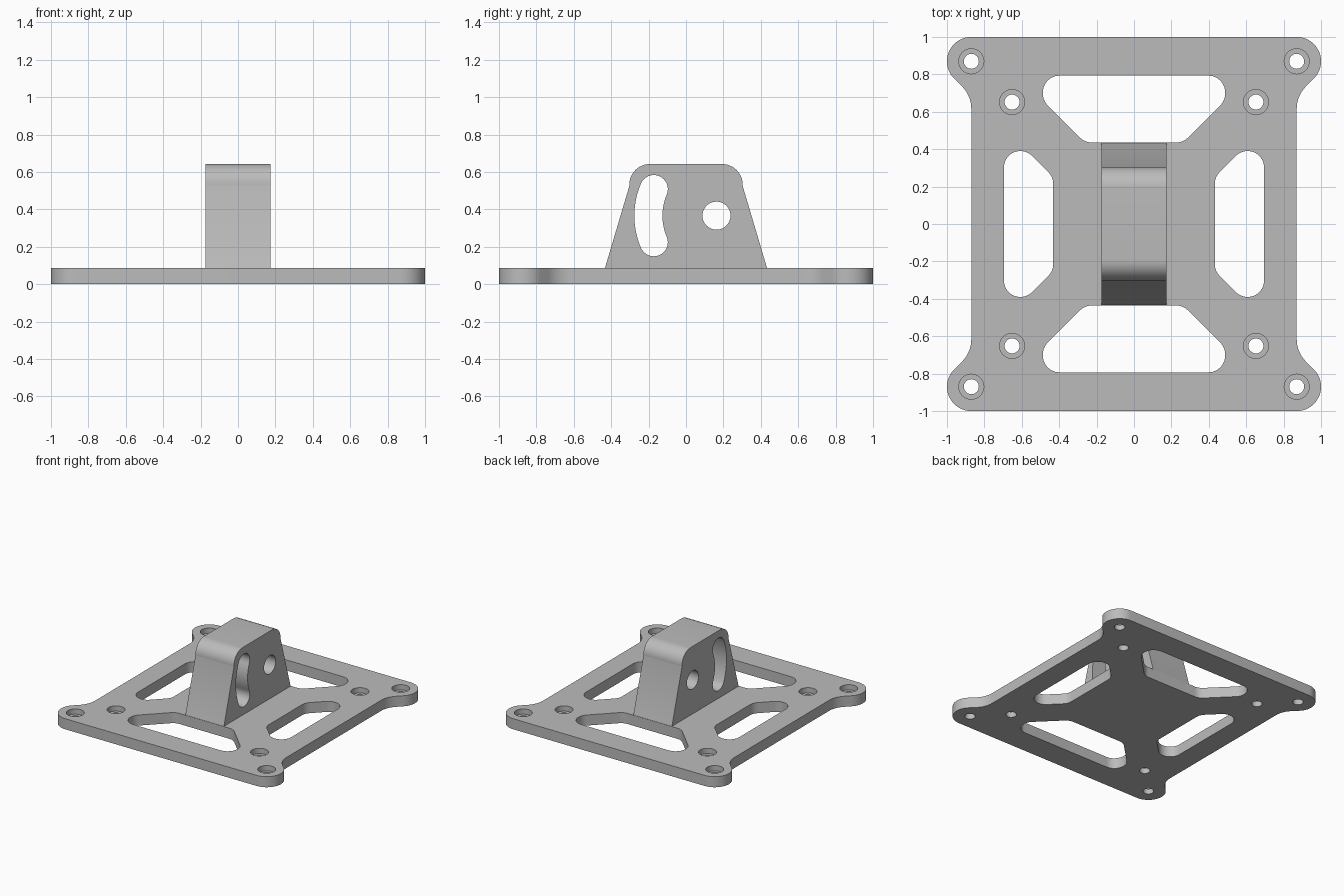
import bpy
import bmesh
from math import cos, sin, pi, tan, radians
from mathutils import Vector

cube = bpy.data.objects.get("Cube")
if cube:
    bpy.data.objects.remove(cube, do_unlink=True)

grey = bpy.data.materials.new("plain_grey")
grey.use_nodes = True
GREY = (0.5, 0.5, 0.5, 1)
grey.diffuse_color = GREY
grey.node_tree.nodes["Principled BSDF"].inputs["Base Color"].default_value = GREY


def arc(cx, cy, r, start, end, steps):
    """Points along an arc, angles in radians."""
    angles = [start + (end - start) * i / steps for i in range(steps + 1)]
    return [(cx + r * cos(a), cy + r * sin(a)) for a in angles]


def circle(cx, cy, r, sides=40):
    return arc(cx, cy, r, 0, 2 * pi, sides)[:-1]


def rounded(corners, steps=12):
    """Closed outline from (x, y, radius) corners, each rounded by its radius."""
    out = []
    for i, (x, y, r) in enumerate(corners):
        p = Vector((x, y))
        if r == 0:
            out.append((x, y))
            continue
        a = (Vector(corners[i - 1][:2]) - p).normalized()
        b = (Vector(corners[(i + 1) % len(corners)][:2]) - p).normalized()
        half = a.angle(b) / 2
        centre = p + (a + b).normalized() * r / sin(half)
        first = p + a * r / tan(half) - centre
        last = p + b * r / tan(half) - centre
        sweep = first.angle_signed(last)  # clockwise positive
        for k in range(steps + 1):
            t = -sweep * k / steps
            out.append((centre.x + first.x * cos(t) - first.y * sin(t),
                        centre.y + first.x * sin(t) + first.y * cos(t)))
    return out


def prism(name, outline, low, high, axis="z"):
    """Extrude an outline between two heights along z or x."""
    bm = bmesh.new()
    place = (lambda u, v, h: (u, v, h)) if axis == "z" else (lambda u, v, h: (h, u, v))
    rings = [[bm.verts.new(place(u, v, h)) for u, v in outline] for h in (low, high)]
    for ring in rings:
        bm.faces.new(ring)
    n = len(outline)
    for i in range(n):
        j = (i + 1) % n
        bm.faces.new((rings[0][i], rings[0][j], rings[1][j], rings[1][i]))
    bmesh.ops.recalc_face_normals(bm, faces=bm.faces)
    mesh = bpy.data.meshes.new(name)
    bm.to_mesh(mesh)
    bm.free()
    mesh.materials.append(grey)
    obj = bpy.data.objects.new(name, mesh)
    bpy.context.collection.objects.link(obj)
    return obj


def activate(obj):
    bpy.ops.object.select_all(action="DESELECT")
    obj.select_set(True)
    bpy.context.view_layer.objects.active = obj


def cut(target, outline, low, high, axis="z"):
    cutter = prism("cutter", outline, low, high, axis)
    activate(target)
    mod = target.modifiers.new("cut", "BOOLEAN")
    mod.operation = "DIFFERENCE"
    mod.solver = "EXACT"
    mod.object = cutter
    bpy.ops.object.modifier_apply(modifier=mod.name)
    mesh = cutter.data
    bpy.data.objects.remove(cutter, do_unlink=True)
    bpy.data.meshes.remove(mesh)


def mirror_x(points):
    return points + [(-p[0], *p[1:]) for p in reversed(points)]


def mirror_y(points):
    return points + [(p[0], -p[1], *p[2:]) for p in reversed(points)]


THICK = 0.087

# Base plate with ears at the corners
ear = [(0.87, 0.686, 0.17), (1, 0.816, 0.13), (1, 1, 0.13)]
plate = prism("base_plate", rounded(mirror_y(mirror_x(ear))), 0, THICK)

# Front and back windows, then side windows
end_window = rounded(mirror_x([(0.263, 0.436, 0.09), (0.487, 0.66, 0.089), (0.487, 0.793, 0.089)]))
side_window = rounded(mirror_y([(0.695, 0.39, 0.087), (0.571, 0.39, 0.087), (0.432, 0.251, 0.09)]))
for s in (1, -1):
    cut(plate, [(x, s * y) for x, y in end_window], -1, 1)
    cut(plate, [(s * x, y) for x, y in side_window], -1, 1)

# Counterbored screw holes
for d in (0.87, 0.652):
    for sx in (1, -1):
        for sy in (1, -1):
            cut(plate, circle(sx * d, sy * d, 0.04), -1, 1)
            cut(plate, circle(sx * d, sy * d, 0.067), THICK / 2, 1)

# Upright bracket with tapered sides and rounded top
side = [(0.433, THICK, 0), (0.303, 0.525, 0), (0.303, 0.642, 0.11)]
bracket = prism("bracket", rounded(mirror_x(side)), -0.175, 0.175, "x")

# Pivot hole and the curved slot around it
PY, PZ, R, W = 0.163, 0.366, 0.364, 0.075
A = radians(23)
cut(bracket, circle(PY, PZ, W), -1, 1, "x")
ends = [(PY + R * cos(pi + s * A), PZ + R * sin(pi + s * A)) for s in (-1, 1)]
slot = arc(PY, PZ, R + W, pi - A, pi + A, 16)
slot += arc(*ends[1], W, pi + A, 2 * pi + A, 16)[1:]
slot += arc(PY, PZ, R - W, pi + A, pi - A, 16)[1:]
slot += arc(*ends[0], W, -A, pi - A, 16)[1:-1]
cut(bracket, slot, -1, 1, "x")

for part in (plate, bracket):
    activate(part)
    bpy.ops.object.shade_smooth_by_angle(angle=radians(30))
